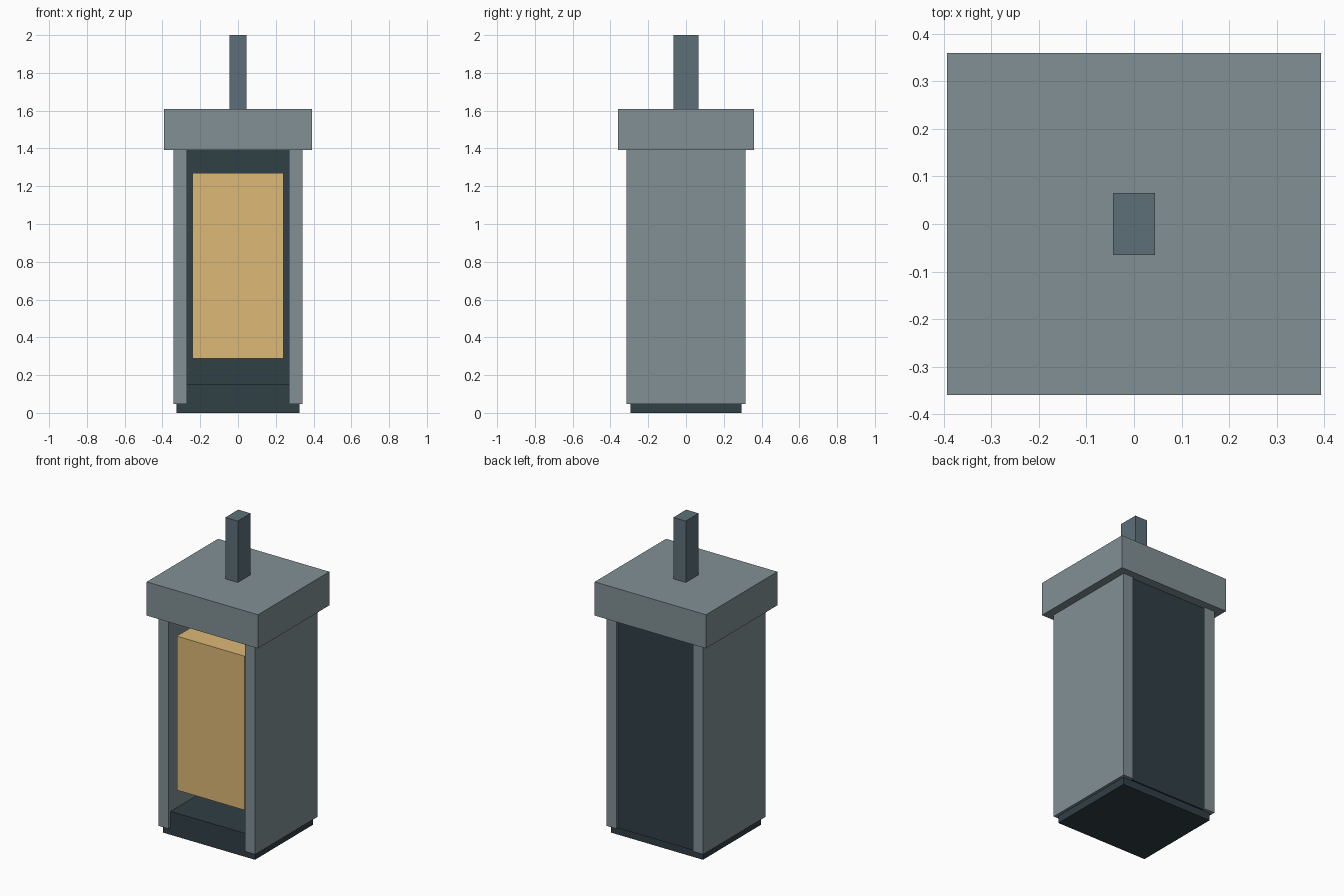
import bpy

if "Cube" in bpy.data.objects:
    bpy.data.objects.remove(bpy.data.objects["Cube"])


def material(name, color):
    m = bpy.data.materials.new(name)
    m.diffuse_color = (*color, 1)
    m.use_nodes = True
    m.node_tree.nodes["Principled BSDF"].inputs["Base Color"].default_value = m.diffuse_color
    return m


GREY = material("grey_metal", (0.22, 0.28, 0.30))
STEEL = material("steel", (0.11, 0.16, 0.19))
DARK = material("dark_metal", (0.03, 0.05, 0.06))
AMBER = material("amber_glow", (0.72, 0.48, 0.18))


def box(name, lo, hi, mat):
    """Box between two opposite corners."""
    bpy.ops.mesh.primitive_cube_add(
        size=1, location=[(a + b) / 2 for a, b in zip(lo, hi)])
    ob = bpy.context.object
    ob.name = name
    ob.scale = [b - a for a, b in zip(lo, hi)]
    bpy.ops.object.transform_apply(location=False, rotation=False, scale=True)
    ob.data.materials.append(mat)
    return ob


# Base block, its lower edge showing under the side walls
box("base", (-0.325, -0.293, 0), (0.325, 0.293, 0.15), DARK)

# Side walls, mirrored left and right
for side, x0, x1 in (("left", -0.342, -0.27), ("right", 0.27, 0.342)):
    box(side + "_wall", (x0, -0.315, 0.047), (x1, 0.315, 1.4), GREY)

# Back panel, slightly recessed between the walls
box("back_panel", (-0.28, 0.25, 0.047), (0.28, 0.302, 1.4), DARK)

# Glowing core hung inside the open front
box("light_core", (-0.24, -0.275, 0.287), (0.24, 0.275, 1.27), AMBER)

# Overhanging cap and the post on top
box("cap", (-0.393, -0.36, 1.393), (0.393, 0.36, 1.608), GREY)
box("top_post", (-0.044, -0.065, 1.58), (0.044, 0.065, 2.0), STEEL)
